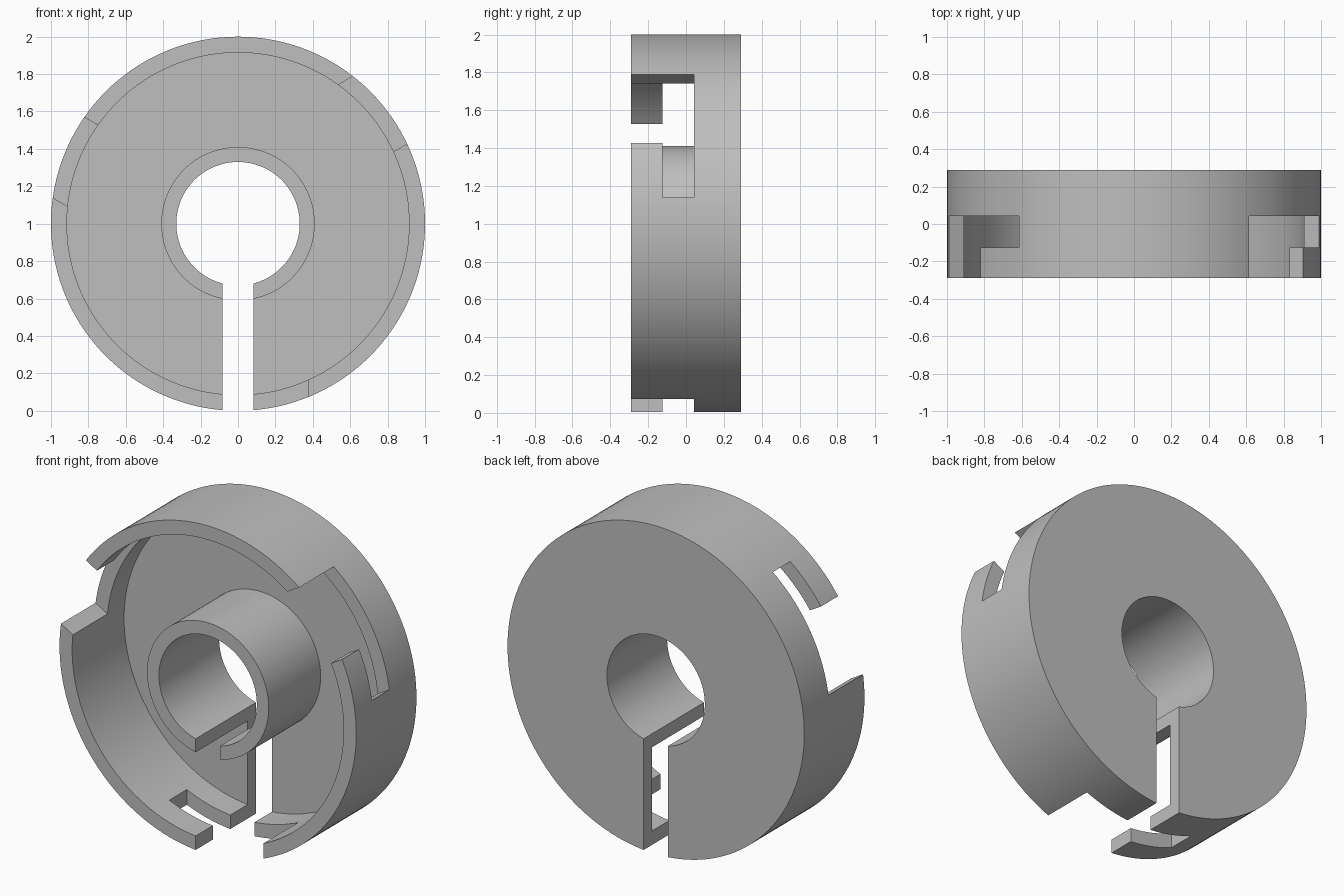
import bpy, bmesh, math
from mathutils import Vector

cube = bpy.data.objects.get("Cube")
if cube:
    bpy.data.objects.remove(cube, do_unlink=True)

CENTRE = Vector((0, 0, 1))
HALF = 0.29        # half the depth
SLIT = 0.082       # half the width of the slit
SEGMENTS = 144

grey = bpy.data.materials.new("plain grey")
grey.use_nodes = True
colour = (0.52, 0.52, 0.52, 1)
grey.diffuse_color = colour
grey.node_tree.nodes["Principled BSDF"].inputs["Base Color"].default_value = colour


def make_object(name, bm):
    bmesh.ops.recalc_face_normals(bm, faces=bm.faces)
    mesh = bpy.data.meshes.new(name)
    bm.to_mesh(mesh)
    bm.free()
    obj = bpy.data.objects.new(name, mesh)
    bpy.context.collection.objects.link(obj)
    mesh.materials.append(grey)
    return obj


def lathe(name, profile):
    """Spin a closed (radius, y) profile around the y axis."""
    bm = bmesh.new()
    rings = []
    for i in range(SEGMENTS):
        a = math.tau * i / SEGMENTS
        rings.append([bm.verts.new(CENTRE + Vector((r * math.cos(a), y, r * math.sin(a))))
                      for r, y in profile])
    n = len(profile)
    for i, ring in enumerate(rings):
        after = rings[(i + 1) % SEGMENTS]
        for j in range(n):
            k = (j + 1) % n
            bm.faces.new((ring[j], ring[k], after[k], after[j]))
    return make_object(name, bm)


def radial_cutter(name, angle, outline, near, far):
    """Extrude a (sideways, y) outline outward along a radial direction."""
    u = Vector((math.cos(angle), 0, math.sin(angle)))
    v = Vector((-math.sin(angle), 0, math.cos(angle)))
    bm = bmesh.new()
    base = bm.faces.new([bm.verts.new(CENTRE + u * near + v * s + Vector((0, y, 0)))
                         for s, y in outline])
    grown = bmesh.ops.extrude_face_region(bm, geom=[base])["geom"]
    bmesh.ops.translate(bm, vec=u * (far - near),
                        verts=[g for g in grown if isinstance(g, bmesh.types.BMVert)])
    obj = make_object(name, bm)
    obj.hide_render = True
    return obj


# Cup with back plate, outer wall and central tube
body = lathe("slotted_cup", [
    (0.33, -HALF), (0.41, -HALF), (0.41, 0.21), (0.915, 0.21),
    (0.915, -HALF), (1, -HALF), (1, HALF), (0.33, HALF)])

# Slit from the bore down through the rim
cutters = [radial_cutter("slit_cutter", -math.pi / 2,
                         [(-SLIT, -1), (SLIT, -1), (SLIT, 1), (-SLIT, 1)], 0, 1.3)]

# Three L-shaped locking notches in the wall
notch = [(-0.375, -0.125), (-SLIT, -0.125), (-SLIT, -0.5),
         (0.375, -0.5), (0.375, 0.043), (-0.375, 0.043)]
for i in range(3):
    cutters.append(radial_cutter("notch_cutter", math.radians(-90 + 120 * i), notch, 0.65, 1.3))

# Apply the cuts and remove the cutters
bpy.context.view_layer.objects.active = body
body.select_set(True)
for cutter in cutters:
    mod = body.modifiers.new("cut", 'BOOLEAN')
    mod.operation = 'DIFFERENCE'
    mod.solver = 'EXACT'
    mod.object = cutter
    bpy.ops.object.modifier_apply(modifier=mod.name)
    bpy.data.objects.remove(cutter, do_unlink=True)

bpy.ops.object.shade_smooth_by_angle(angle=math.radians(25))
